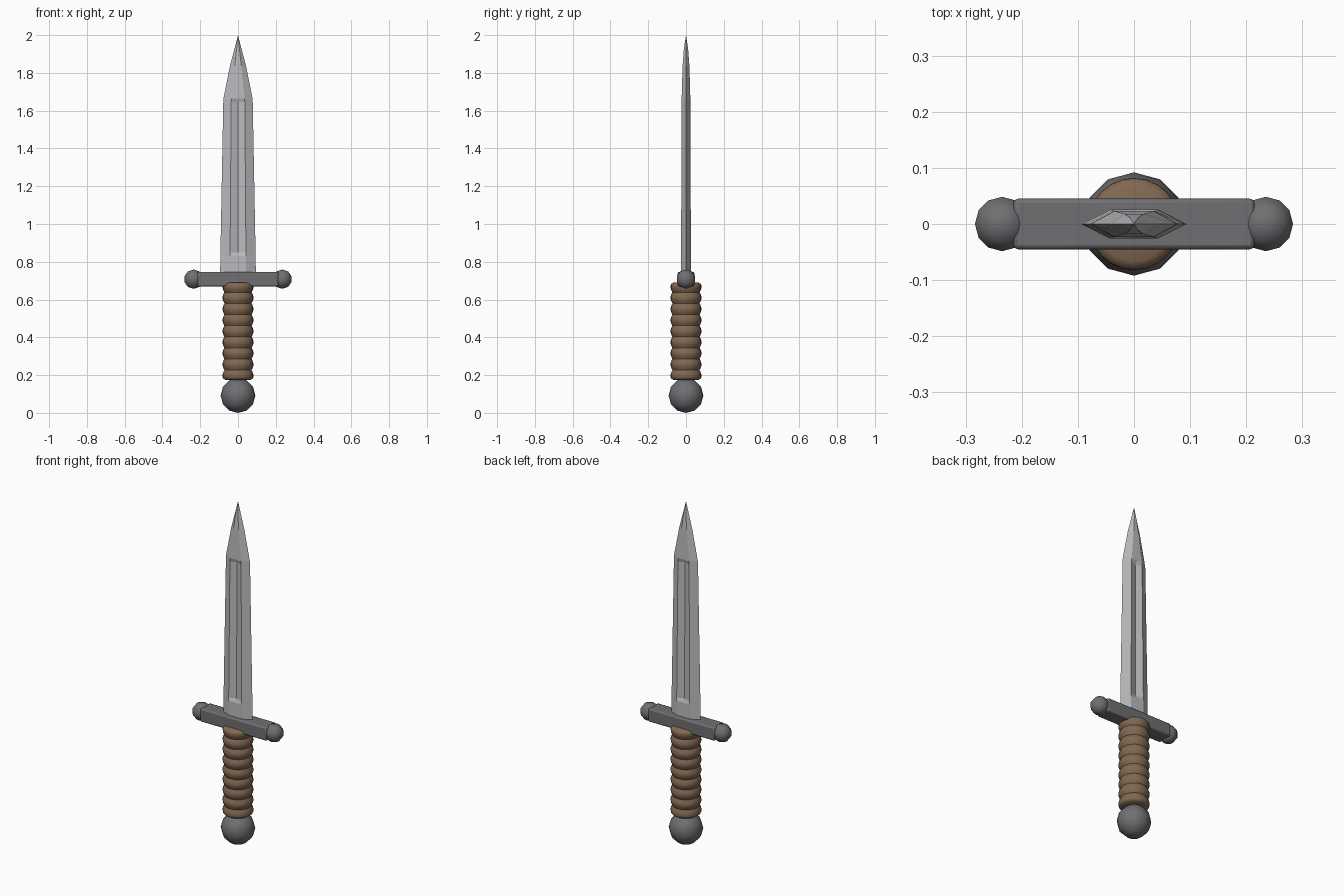
import bpy, bmesh, math

if "Cube" in bpy.data.objects:
    bpy.data.objects.remove(bpy.data.objects["Cube"])


def material(name, rgb):
    m = bpy.data.materials.new(name)
    m.diffuse_color = (*rgb, 1)
    m.use_nodes = True
    m.node_tree.nodes["Principled BSDF"].inputs["Base Color"].default_value = m.diffuse_color
    return m


STEEL = material("bright_steel", (0.5, 0.5, 0.52))
IRON = material("dark_iron", (0.16, 0.16, 0.17))
LEATHER = material("brown_leather", (0.22, 0.14, 0.085))


def finish(obj, name, mat, angle=None):
    obj.name = name
    obj.data.materials.append(mat)
    if angle is not None:
        bpy.ops.object.select_all(action='DESELECT')
        obj.select_set(True)
        bpy.context.view_layer.objects.active = obj
        bpy.ops.object.shade_smooth_by_angle(angle=math.radians(angle))
    return obj


def loft(name, rings, mat, angle=None):
    """Skin a stack of closed rings and cap both ends."""
    bm = bmesh.new()
    loops = [[bm.verts.new(p) for p in ring] for ring in rings]
    n = len(loops[0])
    for a, b in zip(loops, loops[1:]):
        for i in range(n):
            j = (i + 1) % n
            bm.faces.new((a[i], a[j], b[j], b[i]))
    bm.faces.new(loops[0][::-1])
    bm.faces.new(loops[-1])
    bmesh.ops.remove_doubles(bm, verts=bm.verts[:], dist=0.0004)
    bmesh.ops.recalc_face_normals(bm, faces=bm.faces[:])
    mesh = bpy.data.meshes.new(name)
    bm.to_mesh(mesh)
    bm.free()
    obj = bpy.data.objects.new(name, mesh)
    bpy.context.collection.objects.link(obj)
    return finish(obj, name, mat, angle)


def ball(name, radius, loc, rings):
    bpy.ops.mesh.primitive_uv_sphere_add(segments=12, ring_count=rings,
                                         radius=radius, location=loc)
    return finish(bpy.context.object, name, IRON, 60)


# Blade: z, half width, ridge x, ridge y, centre y (lower = fuller groove)
stations = [
    (0.72, 0.095, 0.043, 0.026, 0.026),
    (0.83, 0.093, 0.042, 0.026, 0.026),
    (0.85, 0.093, 0.042, 0.026, 0.012),
    (1.645, 0.078, 0.036, 0.023, 0.011),
    (1.665, 0.077, 0.035, 0.023, 0.023),
    (1.84, 0.042, 0.017, 0.018, 0.018),
    (1.93, 0.018, 0.007, 0.011, 0.011),
    (2.0, 0.0002, 0.0001, 0.0001, 0.0001),
]
loft("blade", [[(w, 0, z), (r, t, z), (0, c, z), (-r, t, z),
                (-w, 0, z), (-r, -t, z), (0, -c, z), (r, -t, z)]
               for z, w, r, t, c in stations], STEEL)

# Crossguard bar with bevelled edges
bpy.ops.mesh.primitive_cube_add(size=1, location=(0, 0, 0.708))
guard = bpy.context.object
guard.scale = (0.43, 0.09, 0.077)
bpy.ops.object.transform_apply(location=False, rotation=False, scale=True)
bevel = guard.modifiers.new("bevel", 'BEVEL')
bevel.width, bevel.segments = 0.008, 2
finish(guard, "crossguard", IRON, 30)

# Guard end knobs
for side, x in (("left", -0.235), ("right", 0.235)):
    ball(f"{side}_guard_knob", 0.051, (x, 0, 0.708), 5)

# Grip: wrapped leather ridges, turned profile
Z0, Z1, RIDGES, STEP = 0.175, 0.69, 8.5, 8
count = int(RIDGES * STEP)
profile = [(0.068, Z0)]
for i in range(count + 1):
    t = i / count
    wave = abs(math.sin(math.pi * (0.25 + RIDGES * t)))
    profile.append((0.072 + 0.01 * wave, Z0 + 0.008 + t * (Z1 - Z0 - 0.016)))
profile.append((0.066, Z1))
loft("grip", [[(r * math.cos(a * math.tau / 24), r * math.sin(a * math.tau / 24), z)
               for a in range(24)] for r, z in profile], LEATHER, 50)

# Pommel
ball("pommel", 0.092, (0, 0, 0.092), 6)
